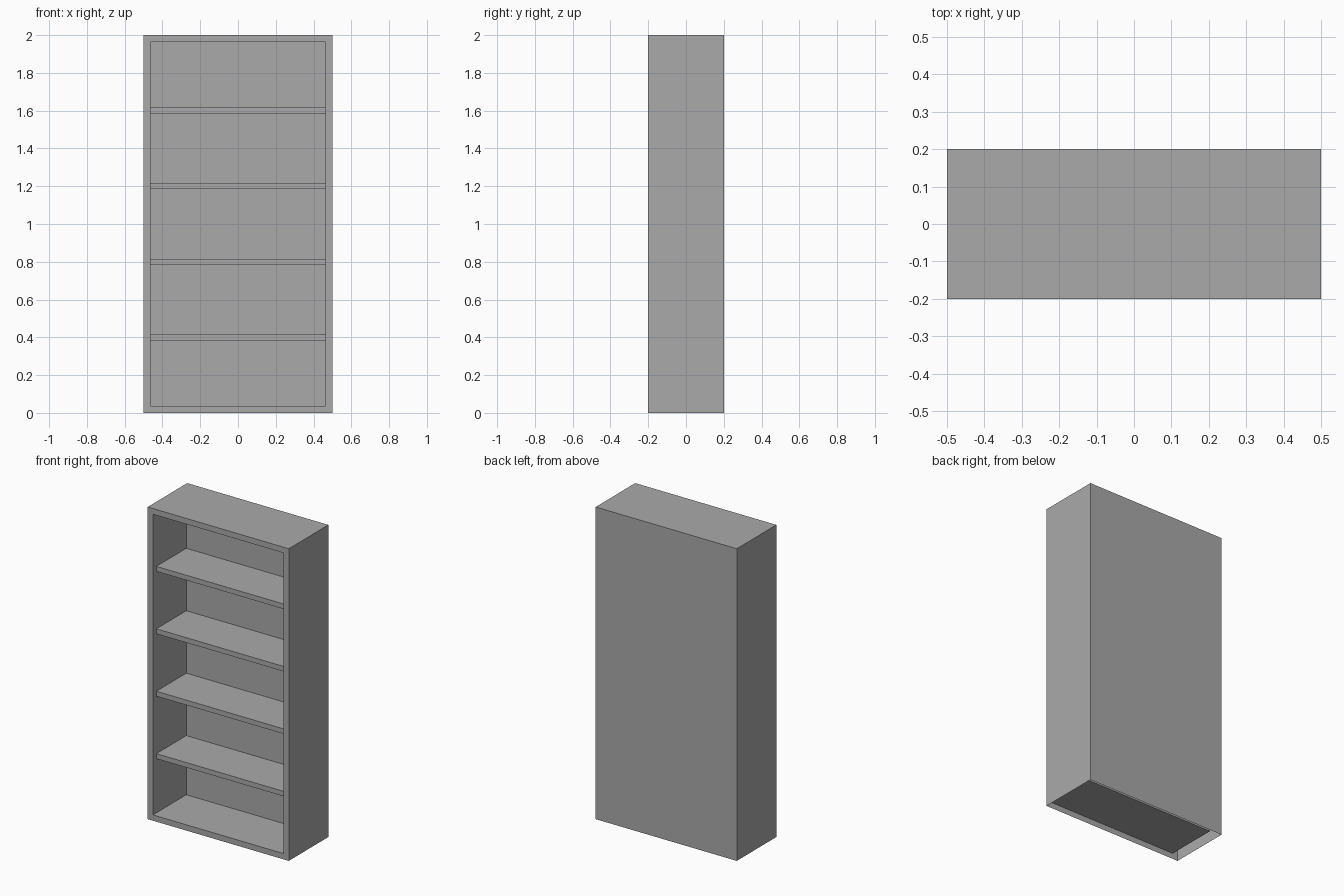
import bpy
import bmesh
from mathutils import Matrix, Vector

WIDTH, DEPTH, HEIGHT = 1.0, 0.4, 2.0
RIM = 0.037          # width of the front frame
CAVITY = 0.338       # depth of the open compartment
SHELF_THICK = 0.032
SHELF_SETBACK = 0.035

if "Cube" in bpy.data.objects:
    bpy.data.objects.remove(bpy.data.objects["Cube"], do_unlink=True)

# Single plain grey
GREY = (0.4, 0.4, 0.4, 1.0)
grey = bpy.data.materials.new("plain_grey")
grey.use_nodes = True
grey.diffuse_color = GREY
grey.node_tree.nodes["Principled BSDF"].inputs["Base Color"].default_value = GREY


def box(size, centre):
    bm = bmesh.new()
    bmesh.ops.create_cube(bm, size=1, matrix=Matrix.Translation(centre) @ Matrix.Diagonal((*size, 1)))
    return bm


def add_object(name, bm):
    mesh = bpy.data.meshes.new(name)
    bm.to_mesh(mesh)
    bm.free()
    mesh.materials.append(grey)
    obj = bpy.data.objects.new(name, mesh)
    bpy.context.collection.objects.link(obj)
    return obj


def facing(bm, direction):
    return [f for f in bm.faces if f.normal.dot(Vector(direction)) > 0.9]


# Cabinet: open-bottomed shell with the front inset and pushed back
bm = box((WIDTH, DEPTH, HEIGHT), (0, 0, HEIGHT / 2))
bm.normal_update()
bmesh.ops.delete(bm, geom=facing(bm, (0, 0, -1)), context='FACES_ONLY')
front = facing(bm, (0, -1, 0))
bmesh.ops.inset_region(bm, faces=front, thickness=RIM, use_boundary=True, use_even_offset=True)
pushed = bmesh.ops.extrude_discrete_faces(bm, faces=front)["faces"]
bmesh.ops.translate(bm, verts=pushed[0].verts, vec=(0, CAVITY, 0))
add_object("cabinet", bm)

# Four evenly spaced shelves, set back from the front frame
shelf_depth = CAVITY - SHELF_SETBACK
shelf_y = -DEPTH / 2 + SHELF_SETBACK + shelf_depth / 2
for i in range(1, 5):
    size = (WIDTH - 2 * RIM, shelf_depth, SHELF_THICK)
    add_object(f"shelf_{i}", box(size, (0, shelf_y, HEIGHT * i / 5)))
